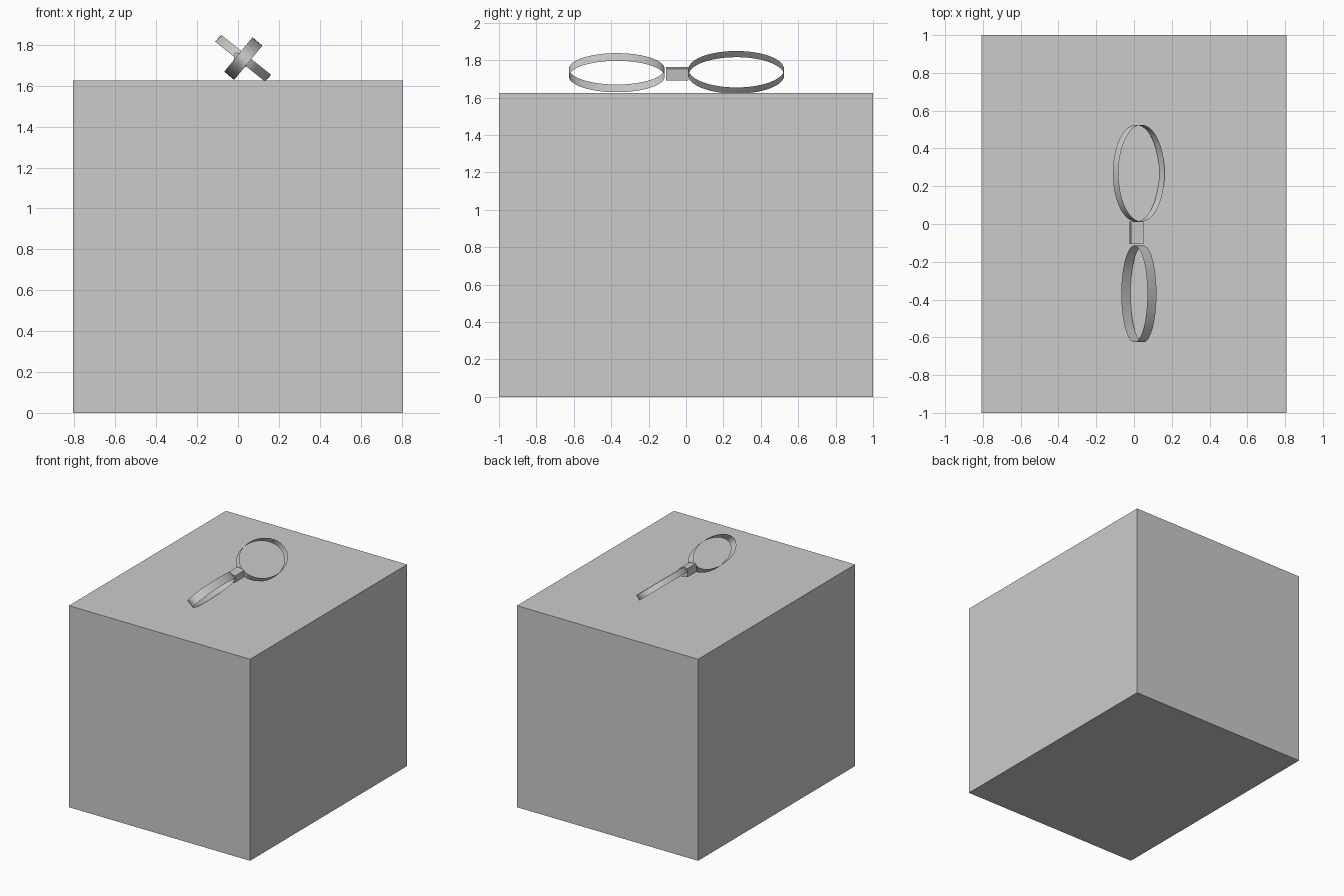
import bpy, bmesh
from math import atan2, cos, sin, pi
from mathutils import Vector

if "Cube" in bpy.data.objects:
    bpy.data.objects.remove(bpy.data.objects["Cube"])


def box(name, center, size, tilt=0.0):
    bpy.ops.mesh.primitive_cube_add(size=1, location=center, rotation=(0, tilt, 0))
    ob = bpy.context.object
    ob.name = name
    ob.scale = size
    return ob


def band(name, center, ry, length, width, segments=48):
    """Thin oval hoop: long axis along y, short axis and width are (x, z) vectors."""
    c = Vector(center)
    u = Vector((length[0], 0, length[1])) / 2
    w = Vector((width[0], 0, width[1])) / 2
    bm = bmesh.new()
    rows = []
    for i in range(segments):
        a = 2 * pi * i / segments
        p = c + u * cos(a) + Vector((0, ry * sin(a), 0))
        rows.append((bm.verts.new(p - w), bm.verts.new(p + w)))
    for i in range(segments):
        a, b = rows[i], rows[(i + 1) % segments]
        bm.faces.new((a[0], b[0], b[1], a[1])).smooth = True
    # make the outside of the hoop face outward
    bm.normal_update()
    f = bm.faces[:][0]
    if f.normal.dot(f.calc_center_median() - c) < 0:
        bmesh.ops.reverse_faces(bm, faces=bm.faces[:])
    me = bpy.data.meshes.new(name)
    bm.to_mesh(me)
    bm.free()
    ob = bpy.data.objects.new(name, me)
    bpy.context.collection.objects.link(ob)
    return ob


# large block
box("block", (0, 0, 0.8125), (1.616, 2, 1.625))

# two crossed hoops lying on the block
band("front_hoop", (0.026, -0.37, 1.733), 0.256, (0.138, 0.168), (0.048, -0.041))
band("back_hoop", (0.025, 0.269, 1.735), 0.256, (0.244, -0.195), (0.030, 0.033))

# small link between the hoops
box("link", (0.012, -0.047, 1.727), (0.065, 0.119, 0.063), atan2(0.010, 0.064))
